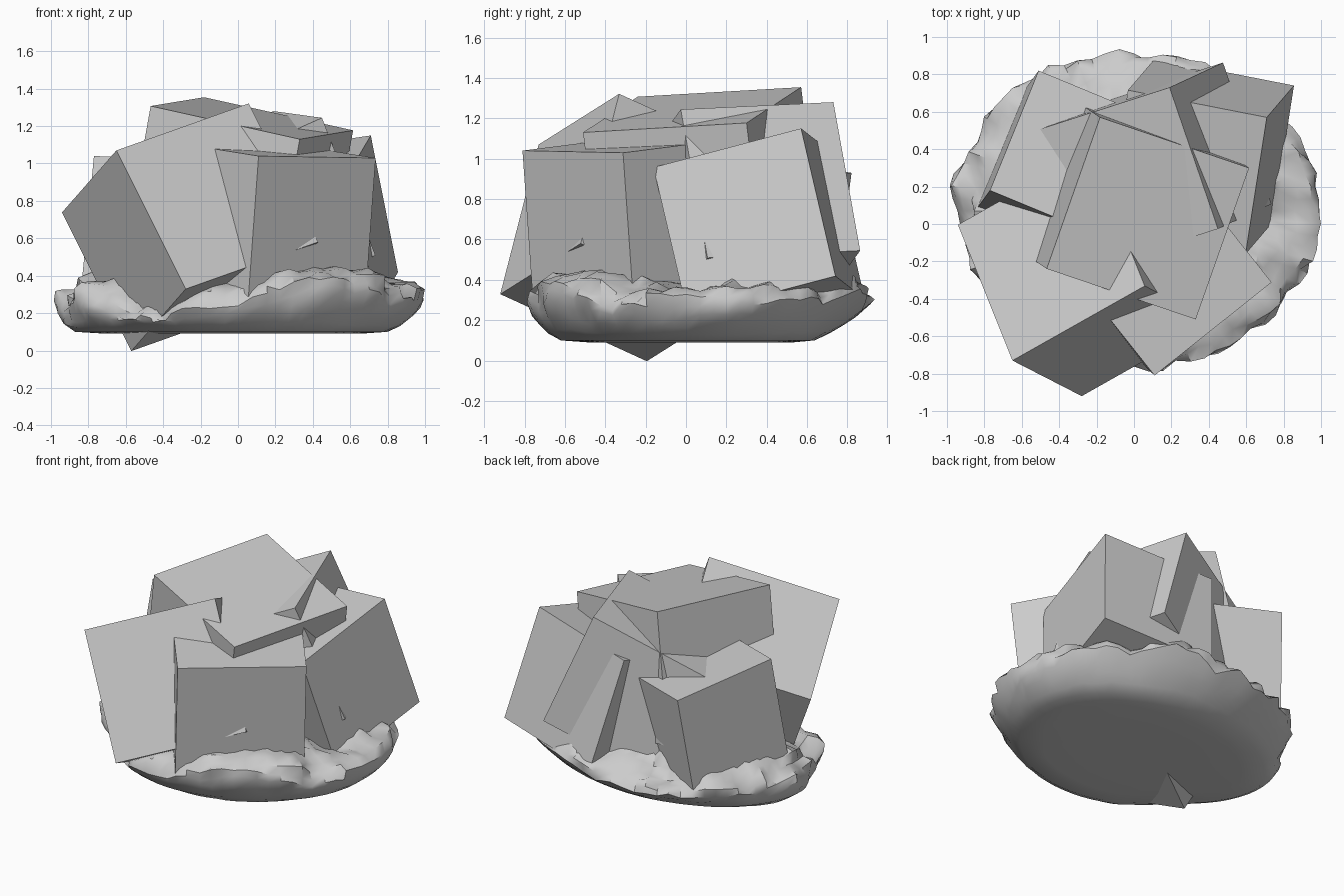
import bpy, bmesh, math
from mathutils import Vector, Matrix, noise

if "Cube" in bpy.data.objects:
    bpy.data.objects.remove(bpy.data.objects["Cube"], do_unlink=True)

grey = bpy.data.materials.new("stone_grey")
grey.use_nodes = True
grey.diffuse_color = (0.6, 0.6, 0.6, 1)
grey.node_tree.nodes["Principled BSDF"].inputs["Base Color"].default_value = (0.6, 0.6, 0.6, 1)


def add_object(name, bm):
    bmesh.ops.recalc_face_normals(bm, faces=bm.faces)
    mesh = bpy.data.meshes.new(name)
    bm.to_mesh(mesh)
    bm.free()
    mesh.materials.append(grey)
    obj = bpy.data.objects.new(name, mesh)
    bpy.context.collection.objects.link(obj)
    return obj


def tilted_block(name, size, corner, edge_a, edge_b):
    """Cube spanned from one corner along two edge directions and their normal."""
    a = Vector(edge_a).normalized()
    c = a.cross(Vector(edge_b)).normalized()
    b = c.cross(a)
    turn = Matrix((a, b, c)).transposed()
    centre = Vector(corner) + (a + b + c) * size / 2
    bm = bmesh.new()
    bmesh.ops.create_cube(bm, size=size, matrix=Matrix.Translation(centre) @ turn.to_4x4())
    add_object(name, bm)


def bump(angle, degrees, width):
    """Smooth hump around one compass direction."""
    gap = math.degrees(angle) - degrees
    gap = (gap + 180) % 360 - 180
    return math.exp(-(gap / width) ** 2)


# Heap of tilted blocks
tilted_block("front_left_block", 0.85, (-0.65, -0.73, 1.07), (0.37, -0.19, -0.74), (-0.285, 0.71, -0.325))
tilted_block("front_right_block", 0.80, (0.11, -0.81, 1.04), (-0.50, 0.63, 0.08), (0.62, 0.50, -0.01))
tilted_block("side_block", 0.765, (0.71, 0.57, 1.15), (0.145, 0.17, -0.73), (-0.11, -0.71, -0.19))
tilted_block("top_block", 0.86, (0.33, -0.51, 1.13), (-0.81, 0.275, 0.18), (0.27, 0.81, 0.05))
tilted_block("back_block", 0.80, (0.19, 0.73, 1.28), (0.28, 0.13, -0.72), (0.28, -0.76, -0.08))
tilted_block("back_left_block", 0.70, (-0.51, 0.82, 0.93), (-0.26, -0.64, 0.11), (-0.07, -0.10, -0.69))

# Lumpy rubble base: a lathe profile of (radius, height) roughened by noise
profile = [(0.35, 0.09), (0.65, 0.09), (0.80, 0.10), (0.87, 0.13), (0.92, 0.17),
           (0.96, 0.21), (0.98, 0.25), (0.97, 0.29), (0.92, 0.32), (0.86, 0.34),
           (0.79, 0.36), (0.70, 0.37), (0.58, 0.39), (0.28, 0.40)]
segments = 80
bm = bmesh.new()
rings = []
for radius, height in profile:
    ring = []
    for i in range(segments):
        angle = math.tau * i / segments
        x, y = math.cos(angle), math.sin(angle)
        spot = Vector((x * radius, y * radius, height * 1.5))
        rough = noise.noise(spot * 3.5) * 0.07 + noise.noise(spot * 9) * 0.05
        rim = min(1, max(0, (height - 0.10) / 0.15))
        # Undercut at the back, flared at the left, pulled in at the front left
        flare = 0.10 * bump(angle, 180, 40) - 0.18 * max(0, y) ** 2
        r = radius * (1 + flare * (1 - rim) - 0.11 * bump(angle, -140, 28))
        r += rough * min(1, radius * rim + 0.2)
        lift = (0.09 * bump(angle, -60, 22) + 0.09 * bump(angle, 60, 30)
                + 0.05 * bump(angle, 170, 20) - 0.06 * bump(angle, -125, 30))
        # Slope rising inward on the back left
        rise = min(0.16, max(0, 0.85 - radius) * 0.6) * bump(angle, 125, 45)
        z = max(0.09, height + rim * (lift + rise + rough))
        ring.append(bm.verts.new((0.995 * r * x, 0.07 + 0.86 * r * y, z)))
    rings.append(ring)
for low, high in zip(rings, rings[1:]):
    for i in range(segments):
        j = (i + 1) % segments
        bm.faces.new((low[i], low[j], high[j], high[i]))
bm.faces.new(rings[0])
bm.faces.new(rings[-1])
base = add_object("rubble_base", bm)

bpy.ops.object.select_all(action="DESELECT")
base.select_set(True)
bpy.context.view_layer.objects.active = base
bpy.ops.object.shade_smooth_by_angle(angle=math.radians(40))
